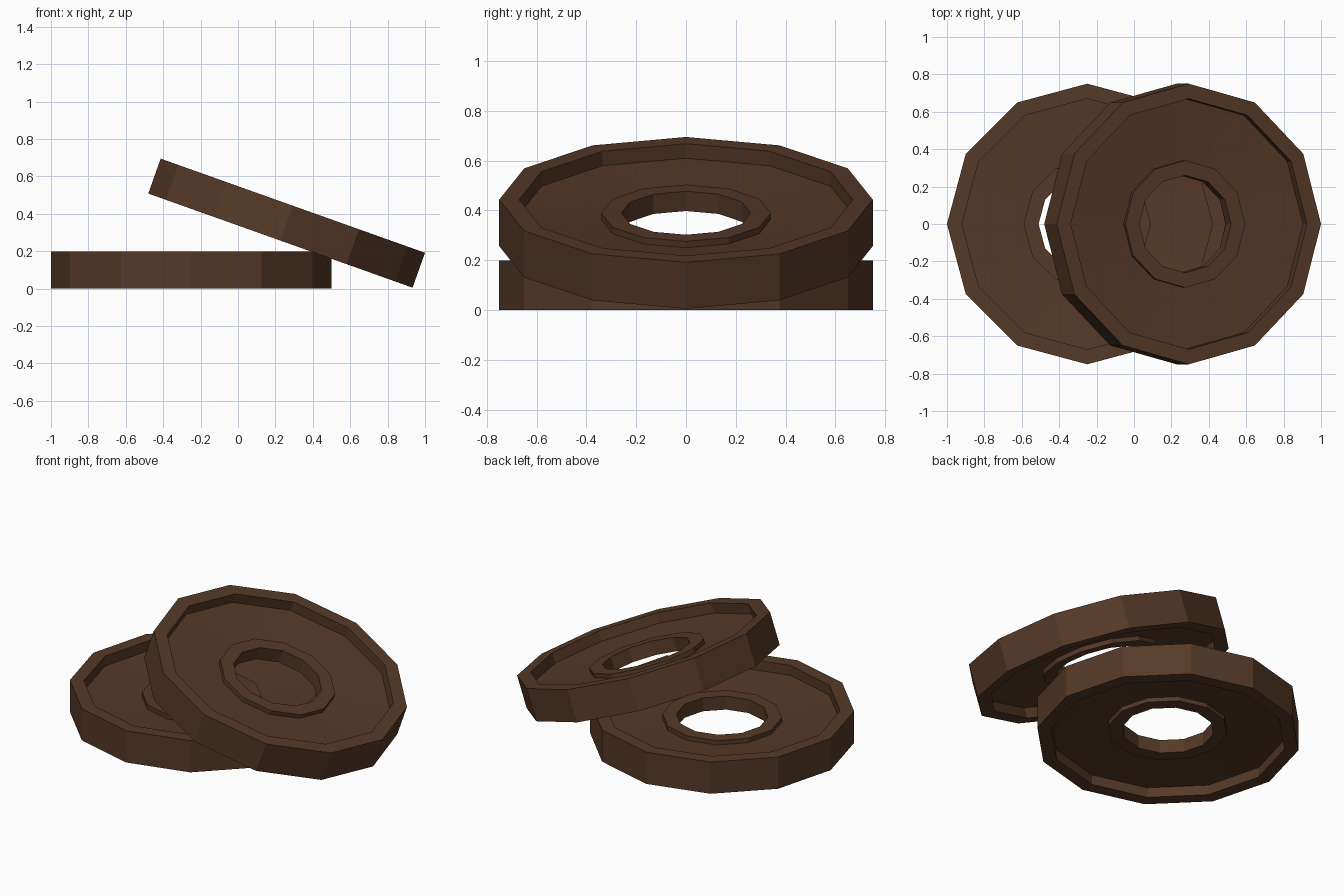
import bpy, bmesh, math

cube = bpy.data.objects.get("Cube")
if cube:
    bpy.data.objects.remove(cube, do_unlink=True)

# Single brown material
brown = bpy.data.materials.new("dark_brown")
brown.use_nodes = True
colour = (0.091, 0.041, 0.02, 1)
brown.diffuse_color = colour
bsdf = next(n for n in brown.node_tree.nodes if n.type == 'BSDF_PRINCIPLED')
bsdf.inputs["Base Color"].default_value = colour

SIDES = 12
# Upper half of the section (radius, height): bore, hub, sloping web, rim
HALF = [(0.26, 0.042), (0.34, 0.042), (0.34, 0.015),
        (0.67, 0.037), (0.67, 0.099), (0.75, 0.099)]
SECTION = HALF + [(r, -h) for r, h in reversed(HALF)]


def weight_plate(name, location, tilt=0.0):
    """Sweep the closed section around the axis as a twelve-sided ring."""
    bm = bmesh.new()
    rings = []
    for i in range(SIDES):
        a = math.tau * i / SIDES
        rings.append([bm.verts.new((r * math.cos(a), r * math.sin(a), h))
                      for r, h in SECTION])
    n = len(SECTION)
    for i in range(SIDES):
        here, following = rings[i], rings[(i + 1) % SIDES]
        for j in range(n):
            k = (j + 1) % n
            bm.faces.new((here[j], following[j], following[k], here[k]))
    bmesh.ops.recalc_face_normals(bm, faces=bm.faces)
    mesh = bpy.data.meshes.new(name)
    bm.to_mesh(mesh)
    bm.free()
    mesh.materials.append(brown)
    plate = bpy.data.objects.new(name, mesh)
    plate.location = location
    plate.rotation_euler.y = tilt
    bpy.context.collection.objects.link(plate)
    # Soften only the shallow web; rim and hub facets stay flat
    bpy.ops.object.select_all(action='DESELECT')
    plate.select_set(True)
    bpy.context.view_layer.objects.active = plate
    bpy.ops.object.shade_smooth_by_angle(angle=math.radians(20))


# One plate lies flat, the other leans on it
weight_plate("lower_plate", (-0.25, 0, 0.099))
weight_plate("leaning_plate", (0.26, 0, 0.35), math.radians(19.6))
